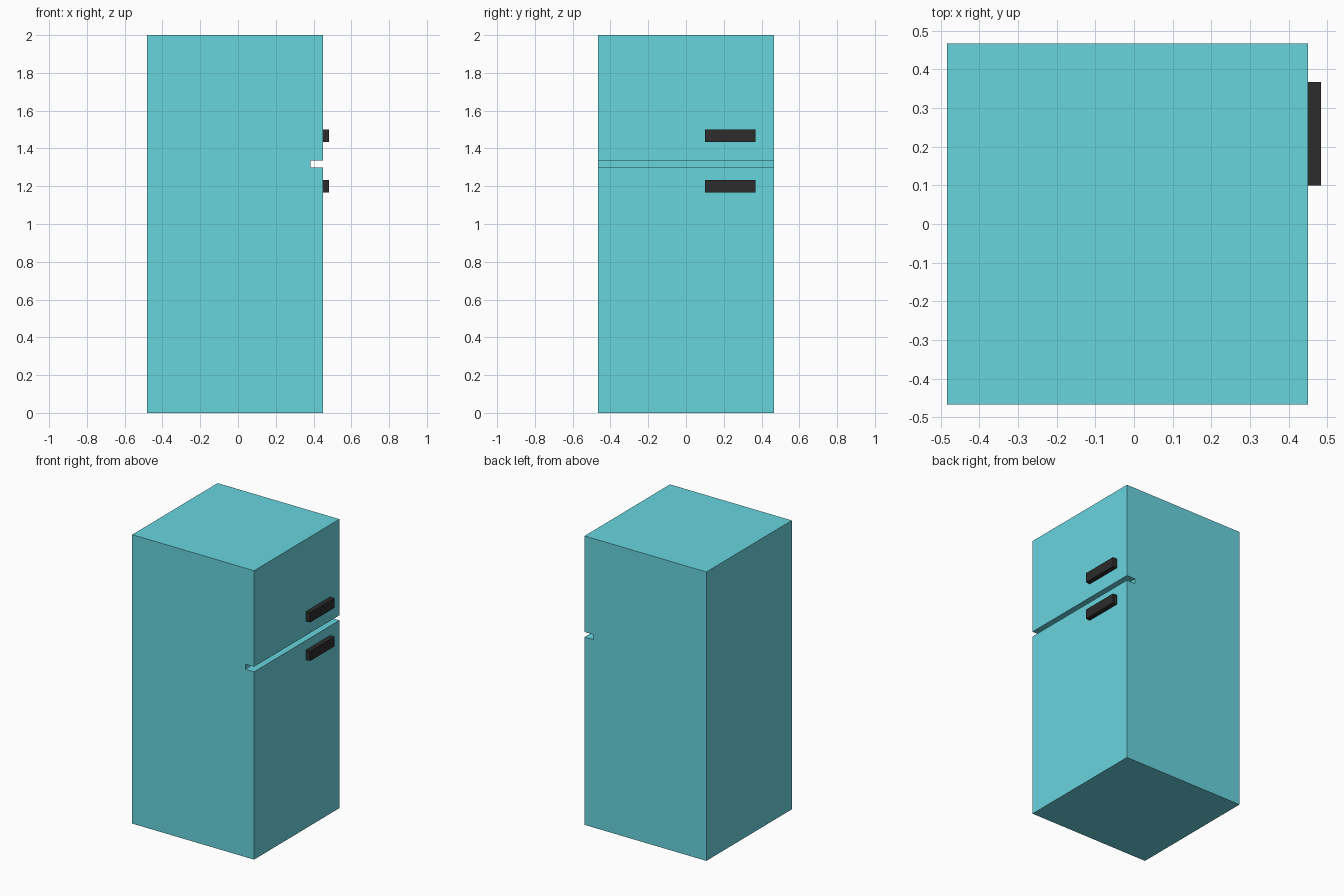
import bpy
import bmesh

if "Cube" in bpy.data.objects:
    bpy.data.objects.remove(bpy.data.objects["Cube"])


def material(name, color):
    mat = bpy.data.materials.new(name)
    mat.diffuse_color = color
    mat.use_nodes = True
    mat.node_tree.nodes["Principled BSDF"].inputs["Base Color"].default_value = mat.diffuse_color
    return mat


def extrude_profile(name, profile, y0, y1, mat):
    """Extrude a closed x-z profile from y0 to y1."""
    bm = bmesh.new()
    face = bm.faces.new([bm.verts.new((x, y0, z)) for x, z in profile])
    ext = bmesh.ops.extrude_face_region(bm, geom=[face])
    verts = [g for g in ext["geom"] if isinstance(g, bmesh.types.BMVert)]
    bmesh.ops.translate(bm, vec=(0, y1 - y0, 0), verts=verts)
    bmesh.ops.recalc_face_normals(bm, faces=bm.faces)
    mesh = bpy.data.meshes.new(name)
    bm.to_mesh(mesh)
    bm.free()
    mesh.materials.append(mat)
    obj = bpy.data.objects.new(name, mesh)
    bpy.context.collection.objects.link(obj)
    return obj


teal = material("teal_enamel", (0.14, 0.66, 0.73, 1))
dark = material("dark_handle", (0.025, 0.025, 0.025, 1))

BACK, DOOR, GROOVE, GRIP = -0.483, 0.45, 0.383, 0.483

# Cabinet, with the groove between the two doors
extrude_profile("fridge_body", [
    (BACK, 0), (DOOR, 0), (DOOR, 1.3), (GROOVE, 1.3),
    (GROOVE, 1.335), (DOOR, 1.335), (DOOR, 2), (BACK, 2),
], -0.467, 0.467, teal)

# Door handles
for name, z in (("freezer_handle", 1.434), ("fridge_handle", 1.167)):
    extrude_profile(name, [
        (DOOR, z), (GRIP, z), (GRIP, z + 0.067), (DOOR, z + 0.067),
    ], 0.1, 0.367, dark)
